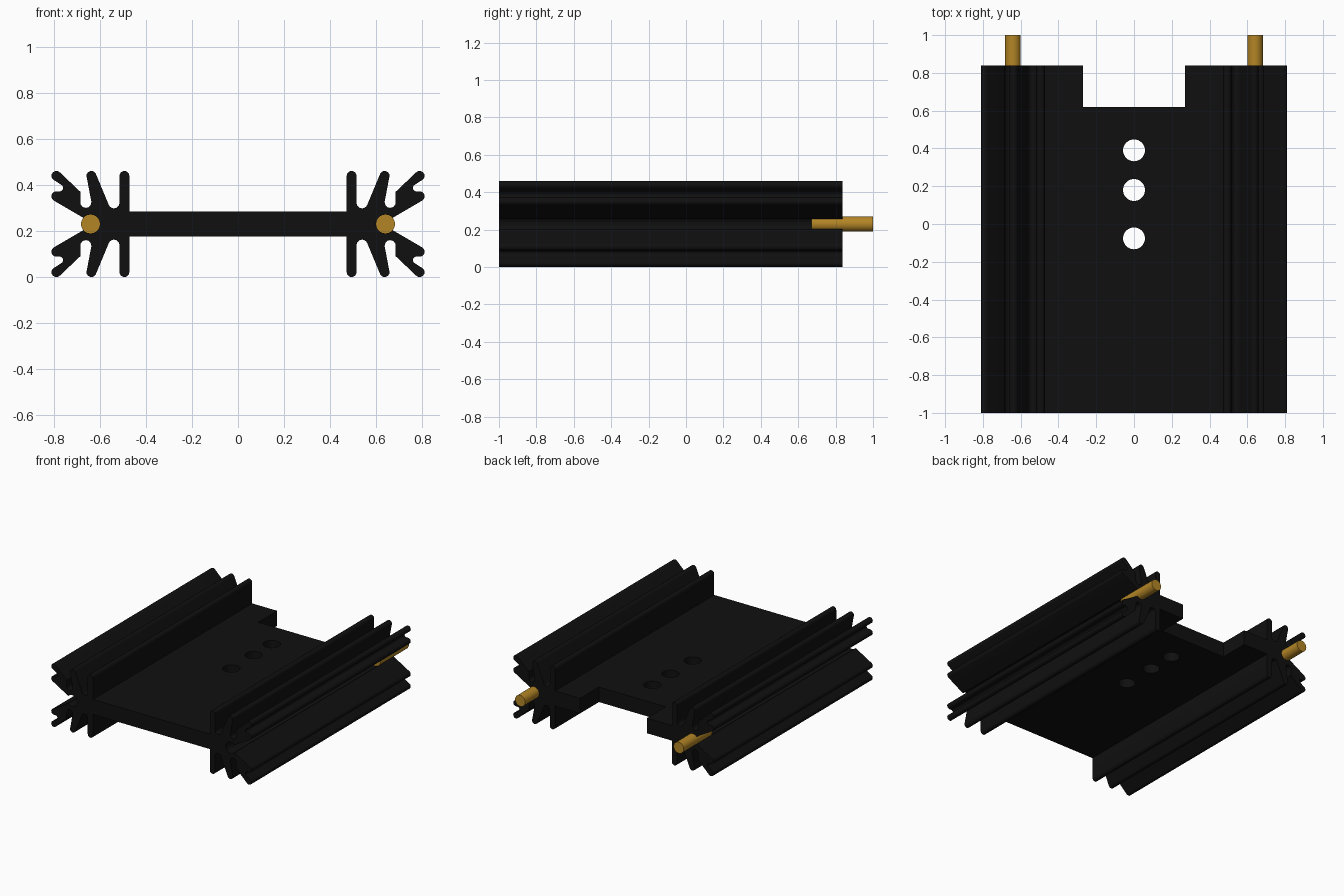
import bpy, bmesh
from math import sin, cos, radians
from mathutils import Matrix, Vector

cube = bpy.data.objects.get("Cube")
if cube:
    bpy.data.objects.remove(cube, do_unlink=True)

MID = 0.23              # height of the symmetry plane
FRONT, BACK = -1.0, 0.838
PIN_X, PIN_R = 0.641, 0.041
TIP_R = 0.0215


def material(name, rgb):
    m = bpy.data.materials.new(name)
    m.use_nodes = True
    m.diffuse_color = (*rgb, 1)
    m.node_tree.nodes["Principled BSDF"].inputs["Base Color"].default_value = (*rgb, 1)
    return m


black = material("black anodised", (0.005, 0.005, 0.005))
brass = material("brass", (0.45, 0.235, 0.019))


def to_object(name, bm, mat):
    bmesh.ops.recalc_face_normals(bm, faces=bm.faces)
    mesh = bpy.data.meshes.new(name)
    bm.to_mesh(mesh)
    bm.free()
    mesh.materials.append(mat)
    ob = bpy.data.objects.new(name, mesh)
    bpy.context.collection.objects.link(ob)
    return ob


def arc(x, z, r, a, b, n=8):
    angles = [radians(a + (b - a) * i / n) for i in range(n + 1)]
    return [(x + r * cos(t), z + r * sin(t)) for t in angles]


def cylinder(bm, r, depth, matrix):
    bmesh.ops.create_cone(bm, cap_ends=True, segments=32, radius1=r, radius2=r,
                          depth=depth, matrix=matrix)


def smooth(ob, angle=30):
    bpy.ops.object.select_all(action='DESELECT')
    ob.select_set(True)
    bpy.context.view_layer.objects.active = ob
    bpy.ops.object.shade_smooth_by_angle(angle=radians(angle))


# Quarter of the extrusion profile, from the web out to the pin socket
quarter = [(0.472, 0.055)]
quarter += arc(0.4935, 0.209, TIP_R, 180, 0)           # upright fin
quarter += arc(0.539, 0.092, 0.024, 180, 335)          # inner valley
quarter += arc(0.637, 0.209, TIP_R, 155, -25)          # leaning fin
quarter += arc(0.661, 0.094, 0.024, 170, 360)          # middle valley
quarter += [(0.685, 0.14)]
quarter += arc(0.789, 0.209, TIP_R, 135, -45)          # upper branch tip
quarter += arc(0.776, 0.157, 0.016, 135, 270)          # branch notch
quarter += arc(0.789, 0.12, TIP_R, 90, -60)            # lower branch tip
quarter += arc(PIN_X, 0, PIN_R, 41, 180, 12)           # pin socket

# Mirror the quarter into the closed profile
half = quarter + [(x, -z) for x, z in reversed(quarter[:-1])]
profile = half + [(-x, z) for x, z in reversed(half)]

bm = bmesh.new()
face = bm.faces.new([bm.verts.new((x, FRONT, z + MID)) for x, z in profile])
ext = bmesh.ops.extrude_face_region(bm, geom=[face], use_keep_orig=True)
bmesh.ops.translate(bm, vec=(0, BACK - FRONT, 0),
                    verts=[v for v in ext["geom"] if isinstance(v, bmesh.types.BMVert)])
body = to_object("heat_sink_body", bm, black)

# Cutters: rear notch and three mounting holes in the web
bm = bmesh.new()
bmesh.ops.create_cube(bm, size=1, matrix=Matrix.Translation((0, 0.82, MID))
                      @ Matrix.Diagonal((0.54, 0.4, 0.4, 1)))
for y in (0.39, 0.18, -0.076):
    cylinder(bm, 0.058, 0.4, Matrix.Translation((0, y, MID)))
cutter = to_object("web_cutter", bm, black)
cutter.hide_render = True

cut = body.modifiers.new("web cuts", 'BOOLEAN')
cut.operation = 'DIFFERENCE'
cut.solver = 'EXACT'
cut.object = cutter
bpy.context.view_layer.objects.active = body
body.select_set(True)
bpy.ops.object.modifier_apply(modifier=cut.name)
bpy.data.objects.remove(cutter, do_unlink=True)
smooth(body)

# Solder pins pressed into the rear of both sockets
for side, sx in (("left", 1), ("right", -1)):
    bm = bmesh.new()
    cylinder(bm, PIN_R, 0.33, Matrix.Translation((sx * PIN_X, 0.835, MID))
             @ Matrix.Rotation(radians(90), 4, 'X'))
    smooth(to_object(side + "_pin", bm, brass))
